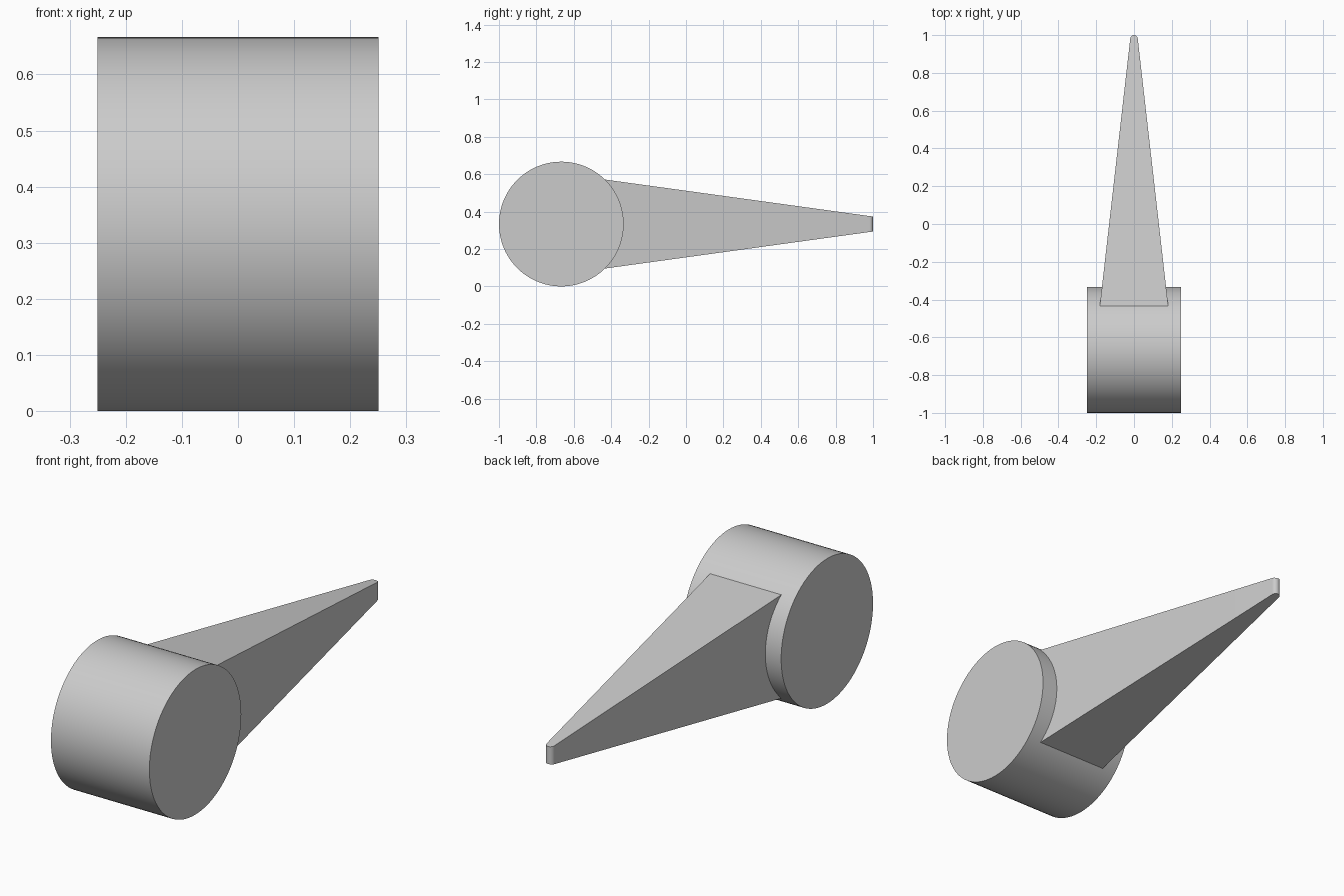
import bpy, bmesh, math
from mathutils import Matrix, Vector

cube = bpy.data.objects.get("Cube")
if cube:
    bpy.data.objects.remove(cube, do_unlink=True)

grey = bpy.data.materials.new("light_grey")
grey.use_nodes = True
grey.diffuse_color = (0.6, 0.6, 0.6, 1)
grey.node_tree.nodes["Principled BSDF"].inputs["Base Color"].default_value = (0.6, 0.6, 0.6, 1)

RADIUS = 1 / 3
HUB_Y = RADIUS - 1


def add_part(name, bm):
    bmesh.ops.recalc_face_normals(bm, faces=bm.faces)
    mesh = bpy.data.meshes.new(name)
    bm.to_mesh(mesh)
    bm.free()
    mesh.materials.append(grey)
    obj = bpy.data.objects.new(name, mesh)
    bpy.context.collection.objects.link(obj)
    bpy.ops.object.select_all(action="DESELECT")
    obj.select_set(True)
    bpy.context.view_layer.objects.active = obj
    bpy.ops.object.shade_smooth_by_angle(angle=math.radians(30))
    return obj


# Hub: round drum lying across x
bm = bmesh.new()
bmesh.ops.create_cone(
    bm, cap_ends=True, segments=96, radius1=RADIUS, radius2=RADIUS, depth=0.5,
    matrix=Matrix.Translation((0, HUB_Y, RADIUS)) @ Matrix.Rotation(math.pi / 2, 4, "Y"))
add_part("hub", bm)

# Arm: plan outline with a rounded tip, tapering in height toward the back
ROOT_Y, TIP_R, STEPS = -0.6, 0.02, 12
outline = [(-0.2, ROOT_Y), (0.2, ROOT_Y)]
for i in range(STEPS + 1):
    a = math.pi * i / STEPS
    outline.append((TIP_R * math.cos(a), 1 - TIP_R + TIP_R * math.sin(a)))


def half_height(y):
    return 0.04 + 0.138 * (1 - y)


bm = bmesh.new()
rings = [[bm.verts.new(Vector((x, y, RADIUS + side * half_height(y)))) for x, y in outline]
         for side in (-1, 1)]
for ring in rings:
    bm.faces.new(ring)
for i in range(len(outline)):
    j = (i + 1) % len(outline)
    bm.faces.new((rings[0][i], rings[0][j], rings[1][j], rings[1][i]))
add_part("arm", bm)
